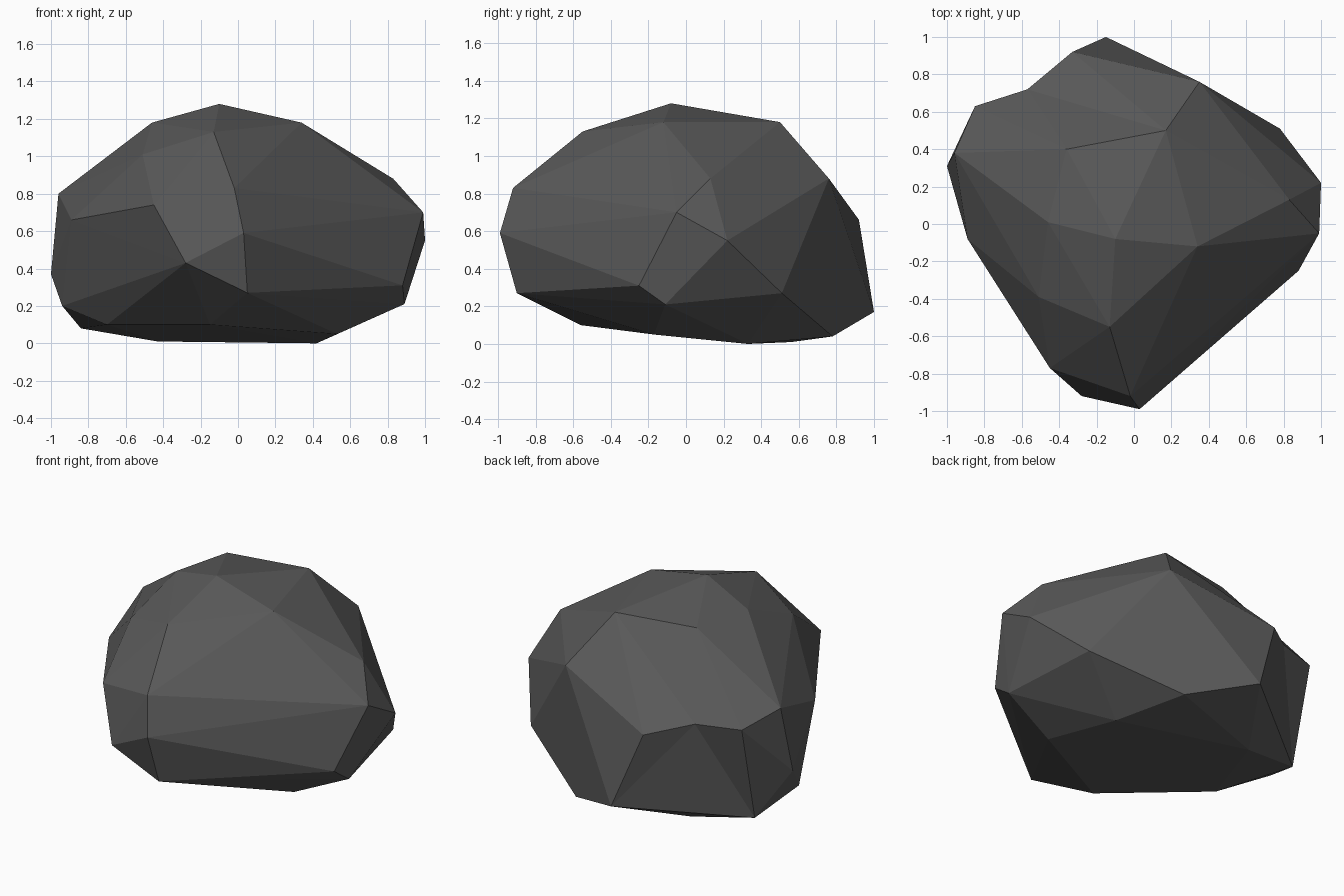
import bpy
import bmesh
from mathutils import Vector

default_cube = bpy.data.objects.get("Cube")
if default_cube:
    bpy.data.objects.remove(default_cube, do_unlink=True)


def flat_material(name, colour):
    material = bpy.data.materials.new(name)
    material.use_nodes = True
    material.diffuse_color = colour
    shader = material.node_tree.nodes["Principled BSDF"]
    shader.inputs["Base Color"].default_value = colour
    shader.inputs["Roughness"].default_value = 0.9
    return material


# Corners of the chipped stone, grouped by region
crown = [(-.10, -.08, 1.28), (-.46, .01, 1.18), (.34, -.12, 1.18),
         (.17, .50, 1.18), (-.36, .40, 1.18), (-.13, -.55, 1.13)]
front_ridge = [(-.02, -.92, .83), (.03, -.99, .59), (.05, -.90, .27),
               (-.28, -.92, .43), (-.45, -.77, .74), (-.51, -.39, 1.01)]
right_flank = [(-.89, -.08, .66), (-.96, .38, .80), (-1, .31, .37),
               (-.94, .16, .20), (-.85, .63, .72)]
left_flank = [(.99, -.05, .70), (1, .22, .55), (.88, -.25, .31),
              (.89, -.11, .21), (.83, .13, .88), (.78, .51, .27)]
back = [(.35, .76, .88), (-.33, .92, .66), (-.15, 1, .17)]
underside = [(.26, .78, .04), (.53, -.17, .05), (-.15, -.56, .10),
             (.42, .33, 0), (-.43, .56, .01), (-.70, -.07, .10),
             (-.84, .48, .08)]

# Shallow notch in the back: hulled slightly proud, then pressed in
notch_proud = Vector((-.61, .81, .74))
notch_pressed = Vector((-.57, .72, .72))

bm = bmesh.new()
for corner in crown + front_ridge + right_flank + left_flank + back + underside:
    bm.verts.new(corner)
notch = bm.verts.new(notch_proud)

# Wrap the corners in faceted faces
bmesh.ops.convex_hull(bm, input=bm.verts[:])
loose = [v for v in bm.verts if not v.link_faces]
if notch not in loose:
    notch.co = notch_pressed
bmesh.ops.delete(bm, geom=loose, context="VERTS")
bmesh.ops.recalc_face_normals(bm, faces=bm.faces[:])

mesh = bpy.data.meshes.new("boulder")
bm.to_mesh(mesh)
bm.free()
mesh.materials.append(flat_material("dark_grey_stone", (.10, .10, .10, 1)))
boulder = bpy.data.objects.new("boulder", mesh)
bpy.context.scene.collection.objects.link(boulder)
